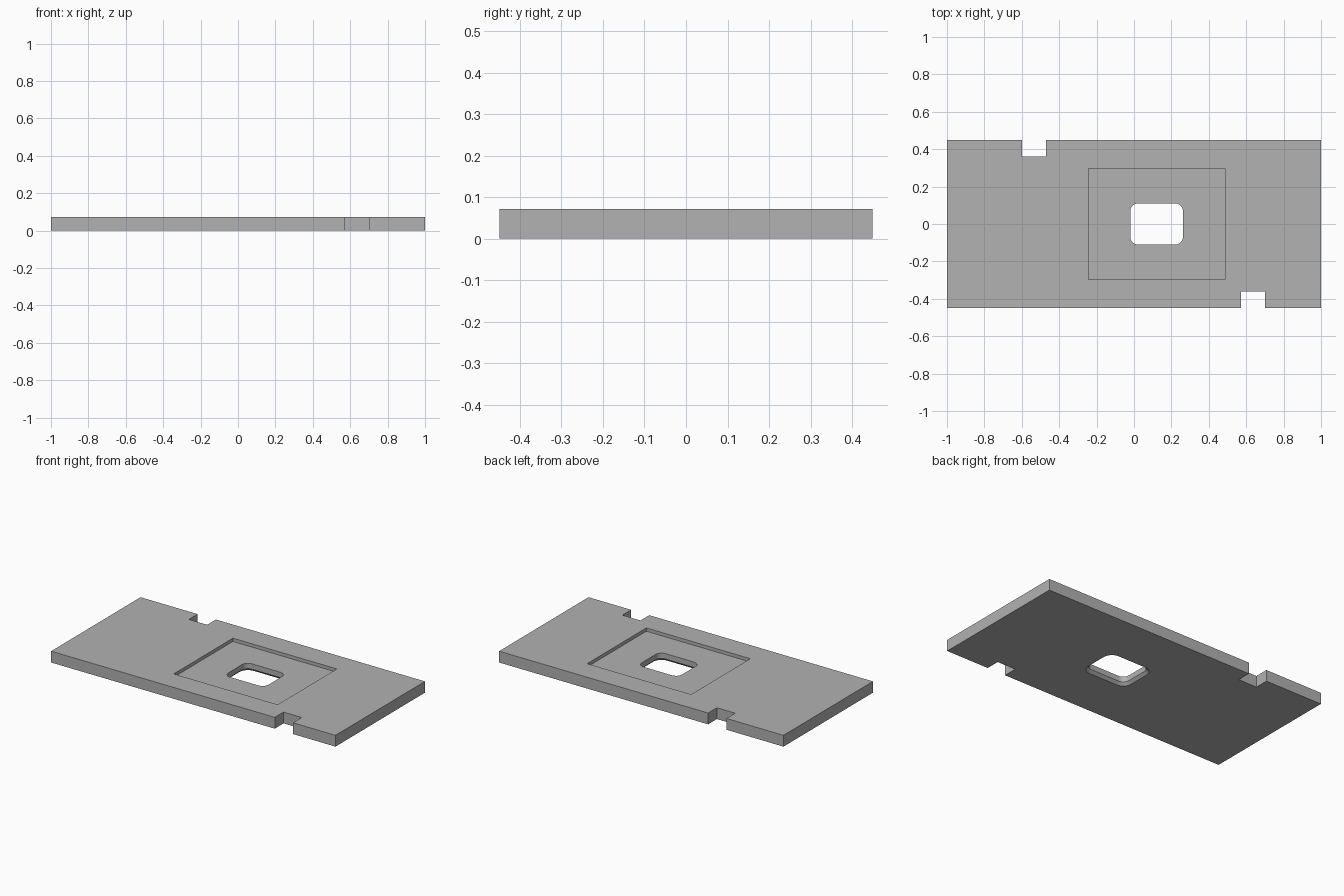
import bpy, bmesh, math

if "Cube" in bpy.data.objects:
    bpy.data.objects.remove(bpy.data.objects["Cube"], do_unlink=True)

THICK = 0.072
HALF_Y = 0.449
RECESS_FLOOR = 0.051
CHAMFER = 0.017

# Plain grey material
grey = bpy.data.materials.new("plain_grey")
grey.use_nodes = True
colour = (0.445, 0.445, 0.445, 1)
grey.diffuse_color = colour
grey.node_tree.nodes["Principled BSDF"].inputs["Base Color"].default_value = colour


def rounded_rect(x0, x1, y0, y1, r=0, steps=8):
    """Counter-clockwise outline, with round corners if r is given."""
    if not r:
        return [(x0, y0), (x1, y0), (x1, y1), (x0, y1)]
    centres = [(x1 - r, y1 - r), (x0 + r, y1 - r), (x0 + r, y0 + r), (x1 - r, y0 + r)]
    points = []
    for i, (cx, cy) in enumerate(centres):
        for s in range(steps + 1):
            a = math.pi / 2 * (i + s / steps)
            points.append((cx + r * math.cos(a), cy + r * math.sin(a)))
    return points


def loft(name, sections):
    """Solid through a list of (outline, height) sections, bottom to top."""
    bm = bmesh.new()
    rings = [[bm.verts.new((x, y, z)) for x, y in outline] for outline, z in sections]
    n = len(rings[0])
    for low, high in zip(rings, rings[1:]):
        for i in range(n):
            j = (i + 1) % n
            bm.faces.new((low[i], low[j], high[j], high[i]))
    bm.faces.new(rings[0][::-1])
    bm.faces.new(rings[-1])
    bmesh.ops.recalc_face_normals(bm, faces=bm.faces)
    mesh = bpy.data.meshes.new(name)
    bm.to_mesh(mesh)
    bm.free()
    obj = bpy.data.objects.new(name, mesh)
    bpy.context.collection.objects.link(obj)
    return obj


def block(name, x0, x1, y0, y1, z0, z1):
    outline = rounded_rect(x0, x1, y0, y1)
    return loft(name, [(outline, z0), (outline, z1)])


# Flat base plate
plate = block("base_plate", -1, 1, -HALF_Y, HALF_Y, 0, THICK)
plate.data.materials.append(grey)

# Window with rounded corners, flared at the underside
hx, hy, r, cx = 0.141, 0.11, 0.042, 0.121


def window(grow):
    return rounded_rect(cx - hx - grow, cx + hx + grow, -hy - grow, hy + grow, r + grow)


cutters = [
    block("recess_cutter", -0.244, 0.487, -0.297, 0.297, RECESS_FLOOR, 0.2),
    block("back_notch_cutter", -0.599, -0.47, 0.361, 0.6, -0.1, 0.2),
    block("front_notch_cutter", 0.573, 0.701, -0.6, -0.361, -0.1, 0.2),
    loft("window_cutter", [(window(CHAMFER * 2), -CHAMFER), (window(0), CHAMFER),
                           (window(0), 0.2)]),
]
# Flare passes through the underside at exactly one chamfer width

# Cut the recess, notches and window, then drop the cutters
bpy.context.view_layer.objects.active = plate
for cutter in cutters:
    cutter.hide_render = True
    cut = plate.modifiers.new(cutter.name, "BOOLEAN")
    cut.operation = "DIFFERENCE"
    cut.solver = "EXACT"
    cut.object = cutter
    bpy.ops.object.modifier_apply(modifier=cut.name)
    bpy.data.objects.remove(cutter, do_unlink=True)

# Smooth the rounded window corners, keep all other edges crisp
bpy.ops.object.select_all(action="DESELECT")
plate.select_set(True)
bpy.ops.object.shade_smooth_by_angle(angle=math.radians(30))
